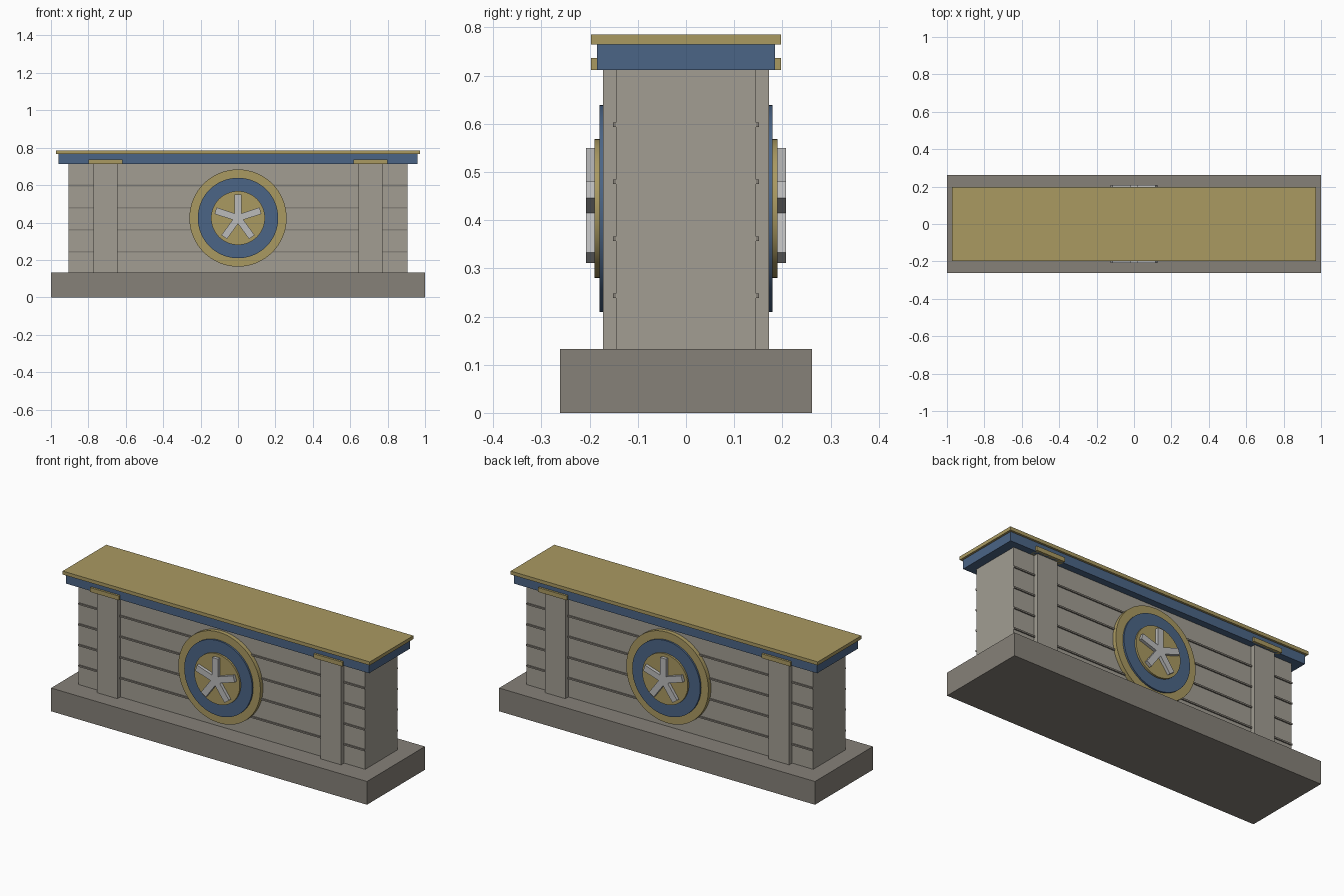
import bpy
from math import radians, sin, cos, pi

if "Cube" in bpy.data.objects:
    bpy.data.objects.remove(bpy.data.objects["Cube"])


def material(name, rgb):
    m = bpy.data.materials.new(name)
    m.diffuse_color = (*rgb, 1)
    m.use_nodes = True
    m.node_tree.nodes["Principled BSDF"].inputs["Base Color"].default_value = m.diffuse_color
    return m


STONE = material("stone", (0.36, 0.34, 0.29))
DARK = material("dark_stone", (0.24, 0.22, 0.19))
GOLD = material("gold", (0.40, 0.32, 0.12))
BLUE = material("blue", (0.07, 0.13, 0.24))
SILVER = material("silver", (0.50, 0.50, 0.50))


def box(name, x, y, z, mat):
    """Box from (min, max) pairs on each axis."""
    bpy.ops.mesh.primitive_cube_add(size=1, location=[(a + b) / 2 for a, b in (x, y, z)])
    o = bpy.context.object
    o.name = name
    o.scale = [b - a for a, b in (x, y, z)]
    bpy.ops.object.transform_apply(location=False, rotation=False)
    o.data.materials.append(mat)
    return o


def disc(name, radius, y0, y1, z, mat):
    """Round plate facing along y."""
    bpy.ops.mesh.primitive_cylinder_add(vertices=64, radius=radius, depth=abs(y1 - y0),
                                        location=(0, (y0 + y1) / 2, z),
                                        rotation=(pi / 2, 0, 0))
    o = bpy.context.object
    o.name = name
    o.data.materials.append(mat)
    bpy.ops.object.shade_smooth_by_angle(angle=radians(30))


# Plinth, wall and cornice
box("plinth", (-1, 1), (-0.262, 0.262), (0, 0.133), DARK)
box("wall", (-0.907, 0.907), (-0.145, 0.145), (0.133, 0.712), STONE)
box("cornice", (-0.96, 0.96), (-0.185, 0.185), (0.712, 0.765), BLUE)
box("top_slab", (-0.972, 0.972), (-0.197, 0.197), (0.765, 0.785), GOLD)

CZ = 0.424  # medallion centre height
for side, s in (("front", -1), ("back", 1)):
    def span(a, b):
        return tuple(sorted((s * a, s * b)))

    # Thin horizontal course lines
    for i in range(4):
        z = 0.243 + 0.1183 * i
        box(f"{side}_course_{i + 1}", (-0.907, 0.907), span(0.142, 0.152),
            (z - 0.0045, z + 0.0045), DARK)

    # Pilasters with gold capitals
    for end, e in (("left", -1), ("right", 1)):
        box(f"{side}_{end}_pilaster", sorted((e * 0.643, e * 0.773)), span(0.14, 0.172),
            (0.133, 0.712), STONE)
        box(f"{side}_{end}_capital", sorted((e * 0.617, e * 0.799)), span(0.145, 0.197),
            (0.712, 0.737), GOLD)

    # Medallion: stacked round plates
    disc(f"{side}_medallion_rim", 0.26, s * 0.14, s * 0.169, CZ, GOLD)
    disc(f"{side}_medallion_ring", 0.215, s * 0.15, s * 0.179, CZ, BLUE)
    disc(f"{side}_medallion_centre", 0.144, s * 0.16, s * 0.19, CZ, GOLD)

    # Five-armed star of bars
    for k in range(5):
        a = 2 * pi * k / 5
        arm = box(f"{side}_star_arm_{k + 1}", (-0.018, 0.018), span(0.185, 0.208),
                  (0, 0.126), SILVER)
        arm.location = (0.063 * sin(a), s * 0.1965, CZ + 0.063 * cos(a))
        arm.rotation_euler = (0, a, 0)
